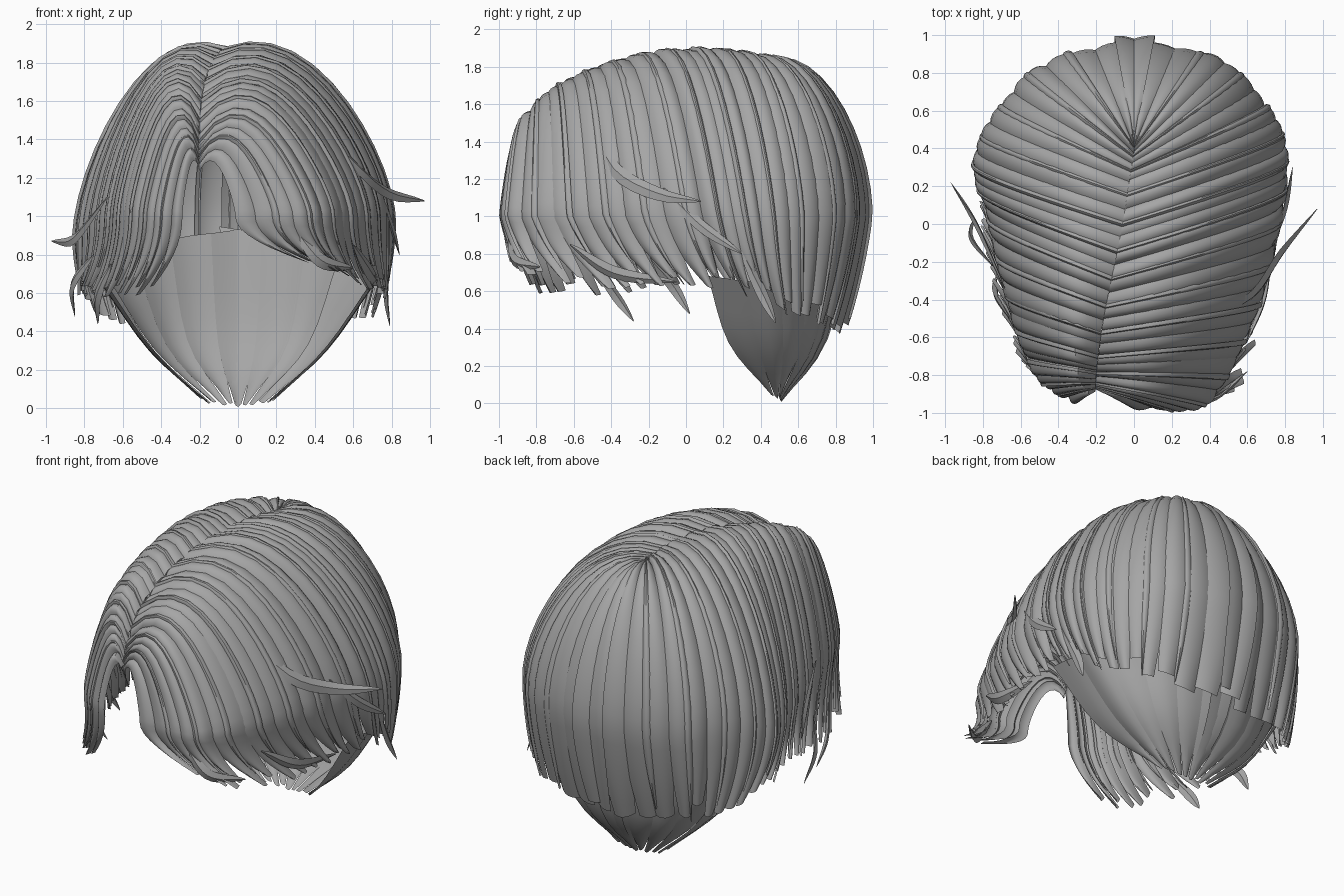
import bpy, bmesh, math, random
from mathutils import Vector

if "Cube" in bpy.data.objects:
    bpy.data.objects.remove(bpy.data.objects["Cube"])

random.seed(4)
HEAD = Vector((0, 0.05, 0.85))

mat = bpy.data.materials.new("hair grey")
mat.diffuse_color = (0.38, 0.38, 0.38, 1)
mat.use_nodes = True
mat.node_tree.nodes["Principled BSDF"].inputs["Base Color"].default_value = mat.diffuse_color


def finish(name, bm, angle=40):
    me = bpy.data.meshes.new(name)
    bm.to_mesh(me)
    bm.free()
    me.materials.append(mat)
    ob = bpy.data.objects.new(name, me)
    bpy.context.collection.objects.link(ob)
    bpy.ops.object.select_all(action='DESELECT')
    ob.select_set(True)
    bpy.context.view_layer.objects.active = ob
    bpy.ops.object.shade_smooth_by_angle(angle=math.radians(angle))
    return ob


def spline(pts, s):
    """Catmull-Rom through pts, continued straight past both ends."""
    n = len(pts) - 1
    if s < 0:
        return pts[0] + (pts[1] - pts[0]) * s
    if s > n:
        return pts[n] + (pts[n] - pts[n - 1]) * (s - n)
    i = min(int(s), n - 1)
    f = s - i
    b, c = pts[i], pts[i + 1]
    a = pts[i - 1] if i else b * 2 - c
    d = pts[i + 2] if i + 2 <= n else c * 2 - b
    return 0.5 * (b * 2 + (c - a) * f + (a * 2 - b * 5 + c * 4 - d) * f * f
                  + (b * 3 - a - c * 3 + d) * f ** 3)


def lock(bm, surf, s0, half, t1, h, tilt, lift, tip, steps=18, cross=6):
    """One arched ribbon lying on a lofted surface."""
    rows = []
    for j in range(steps + 1):
        u = j / steps
        w = half * (1 - (1 - tip) * max(0, (u - 0.7) / 0.3) ** 1.6)
        row = []
        for k in range(cross + 1):
            v = k / cross * 2 - 1
            p = surf(s0 + v * w, u * t1)
            n = (p - HEAD).normalized()
            row.append(bm.verts.new(p + n * (h * (1 - v * v) + tilt * v + lift)))
        rows.append(row)
    for a, b in zip(rows, rows[1:]):
        for k in range(cross):
            f = bm.faces.new((a[k], a[k + 1], b[k + 1], b[k]))
            f.normal_update()
            if f.normal.dot(f.calc_center_median() - HEAD) < 0:
                f.normal_flip()


# Each guide: root on the parting, widest point, tip at the hem
ROOTS = [(-.20, -.86, 1.26), (-.20, -.83, 1.38), (-.19, -.72, 1.57),
         (-.16, -.50, 1.72), (-.11, -.25, 1.82), (-.06, 0, 1.86),
         (-.02, .25, 1.85), (0, .38, 1.83), (0, .42, 1.82)]
BUMP = [.22, .42, .38, .30, .22, .16, .12, .10, .10]
RIGHT = [((.05, -.97, 1), (.42, -.92, .74)), ((.37, -.95, 1), (.58, -.80, .69)),
         ((.56, -.66, 1), (.68, -.40, .61)), ((.69, -.32, 1), (.74, -.10, .65)),
         ((.77, .05, 1), (.76, .20, .63)), ((.80, .32, .98), (.73, .43, .56))]
LEFT = [((-.32, -.92, 1), (-.46, -.80, .62)), ((-.48, -.84, 1), (-.60, -.70, .60)),
        ((-.60, -.60, 1), (-.70, -.40, .60)), ((-.69, -.28, .97), (-.77, -.10, .65)),
        ((-.77, .06, .92), (-.81, .18, .63)), ((-.84, .30, .90), (-.79, .40, .58))]
BACK = [((.73, .57, 1), (.65, .59, .47)), ((.47, .85, 1), (.45, .74, .45)),
        ((0, .965, 1), (0, .83, .38))]


def hair_surface(wide_tip, sign):
    g = wide_tip + [tuple((sign * p[0], p[1], p[2]) for p in pair) for pair in BACK]
    roots = [Vector(r) for r in ROOTS]
    wides = [Vector(p[0]) for p in g]
    tips = [Vector(p[1]) for p in g]
    bumps = [Vector((b, 0, 0)) for b in BUMP]

    def surf(s, t):
        r, w, e = spline(roots, s), spline(wides, s), spline(tips, s)
        if t < 0.6:                      # flattened quarter arch over the scalp
            q = t / 0.6
            back = min(max((s - 5) / 2, 0), 1)
            a = math.sin(q * math.pi / 2)
            b = max(math.cos(q * math.pi / 2), 0) ** (1.25 - .2 * back)
            ay = a + (q - a) * .45 * (1 - back) * min(max(s, 0) / 2, 1)
            bump = spline(bumps, s).x * math.sin(math.pi * q) * (1 - q) ** 2
            return Vector((r.x + (w.x - r.x) * a, r.y + (w.y - r.y) * ay,
                           w.z + (r.z - w.z) * b + bump))
        q = (t - 0.6) / 0.4              # fall to the hem
        c = Vector((w.x, w.y + (e.y - w.y) * .3, (w.z + e.z) / 2))
        return w * (1 - q) ** 2 + c * (2 * q * (1 - q)) + e * q * q
    return surf


# Swept locks on both sides of the parting
for name, guides, sign in (("right_hair", RIGHT, 1), ("left_hair", LEFT, -1)):
    bm = bmesh.new()
    surf = hair_surface(guides, sign)
    count = 28
    step = 8 / count
    for i in range(count + 1):
        s = i * step
        front = s < 5
        lock(bm, surf, s + random.uniform(-.04, .04), step * random.uniform(.62, .75),
             random.uniform(.94, 1.02), random.uniform(.018, .03),
             random.choice((-1, 1)) * random.uniform(.004, .010),
             random.uniform(-.012, .002), .3 if front else .7)
        if i % 2 and i < count - 1:      # thin strand lying on top
            lock(bm, surf, s + step * .5, step * .2, random.uniform(.88, 1.03),
                 .014, .003, .010, .15, cross=4)
    finish(name, bm)

# Nape plates narrowing to a point
NAPE = [[Vector(p) for p in row] for row in (
    [(.71, .13, .68), (.68, .48, .66), (.40, .75, .86), (0, .87, .93)],
    [(.46, .24, .32), (.44, .50, .30), (.29, .68, .34), (0, .74, .34)],
    [(.19, .45, .05), (.14, .49, .03), (.06, .50, .02), (0, .50, .01)])]
for name, sign in (("right_nape", 1), ("left_nape", -1)):
    def nape(s, t, sign=sign):
        p = spline([spline(row, s) for row in NAPE], t * 2)
        return Vector((sign * p.x, p.y, p.z))
    bm = bmesh.new()
    for i in range(6):
        lock(bm, nape, .25 + i * .54, .29, random.uniform(.97, 1), .010,
             random.uniform(-.006, .006), 0, .7, steps=8, cross=4)
    finish(name, bm, 30)

# Loose wisps
WISPS = {
    "right_wisp_upper": (.04, [(.38, -.50, 1.52), (.62, -.38, 1.25), (.78, -.15, 1.12), (.97, .08, 1.08)]),
    "right_wisp_middle": (.03, [(.73, -.12, 1.15), (.80, .08, .95), (.84, .30, .80)]),
    "right_wisp_back": (.03, [(.79, .28, .85), (.77, .40, .60), (.79, .48, .43)]),
    "right_wisp_front": (.035, [(.60, -.62, .85), (.69, -.38, .70), (.73, -.05, .65)]),
    "bang_wisp": (.035, [(.28, -.95, .95), (.43, -.92, .77), (.60, -.78, .73)]),
    "left_wisp_upper": (.03, [(-.68, -.35, 1.1), (-.79, -.10, .95), (-.87, .06, .87), (-.97, .22, .87)]),
    "left_wisp_middle": (.03, [(-.75, -.22, .80), (-.86, -.08, .64), (-.85, .02, .48)]),
    "left_wisp_front": (.03, [(-.66, -.50, .75), (-.73, -.38, .58), (-.73, -.28, .44)]),
}
for name, (width, pts) in WISPS.items():
    pts = [Vector(p) for p in pts]
    bm = bmesh.new()
    rings = []
    for j in range(13):
        u = j / 12
        s = u * (len(pts) - 1)
        p = spline(pts, s)
        tan = (spline(pts, s + .05) - spline(pts, s - .05)).normalized()
        n = (p - HEAD).normalized()
        side = tan.cross(n).normalized()
        n = side.cross(tan)
        w = width * (abs(math.sin(math.pi * (.02 + .97 * u))) ** .8 + .02)
        rings.append([bm.verts.new(p + d) for d in
                      (side * w, n * w * .4, -side * w, -n * w * .4)])
    for a, b in zip(rings, rings[1:]):
        for k in range(4):
            bm.faces.new((a[k], a[(k + 1) % 4], b[(k + 1) % 4], b[k]))
    bm.faces.new(rings[0])
    bm.faces.new(rings[-1])
    bmesh.ops.recalc_face_normals(bm, faces=bm.faces)
    finish(name, bm)
